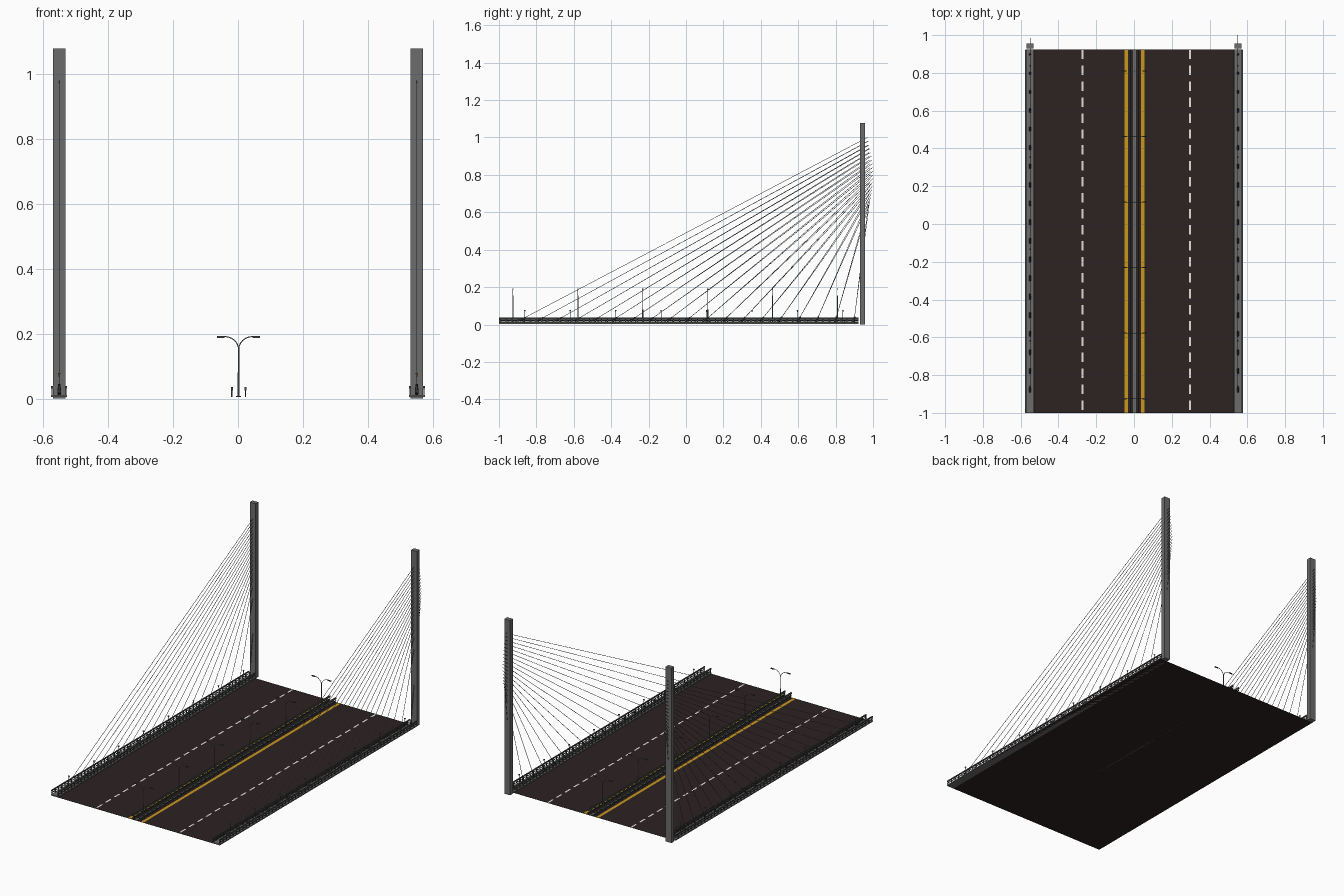
import bpy, bmesh, math
from mathutils import Vector

if "Cube" in bpy.data.objects:
    bpy.data.objects.remove(bpy.data.objects["Cube"])


def material(name, rgb):
    m = bpy.data.materials.new(name)
    m.diffuse_color = (*rgb, 1)
    m.use_nodes = True
    m.node_tree.nodes["Principled BSDF"].inputs["Base Color"].default_value = m.diffuse_color
    return m


ASPHALT = material("asphalt", (0.026, 0.016, 0.016))
YELLOW = material("yellow_paint", (0.58, 0.31, 0.012))
WHITE = material("white_paint", (0.8, 0.76, 0.72))
CONCRETE = material("grey_concrete", (0.15, 0.15, 0.15))
STEEL = material("dark_steel", (0.075, 0.078, 0.08))
CABLE = material("cable_grey", (0.17, 0.18, 0.18))
POLE = material("pole_blue_grey", (0.16, 0.18, 0.21))
LAMP = material("warm_lamp", (0.5, 0.3, 0.06))

Y0, Y1 = -1.0, 0.922
DECK_Z = 0.004


def finish(name, bm, mat):
    me = bpy.data.meshes.new(name)
    bm.to_mesh(me)
    bm.free()
    me.materials.append(mat)
    ob = bpy.data.objects.new(name, me)
    bpy.context.collection.objects.link(ob)
    return ob


def add_box(bm, x0, x1, y0, y1, z0, z1):
    vs = bmesh.ops.create_cube(bm, size=1)["verts"]
    for v in vs:
        v.co = Vector(((x0 + x1) / 2 + v.co.x * (x1 - x0),
                       (y0 + y1) / 2 + v.co.y * (y1 - y0),
                       (z0 + z1) / 2 + v.co.z * (z1 - z0)))


def add_plane(bm, x0, x1, y0, y1, z):
    bm.faces.new([bm.verts.new(p) for p in
                  ((x0, y0, z), (x1, y0, z), (x1, y1, z), (x0, y1, z))])


def add_rod(bm, a, b, r, sides=6, r2=None):
    a, b = Vector(a), Vector(b)
    d = b - a
    vs = bmesh.ops.create_cone(bm, cap_ends=True, segments=sides, radius1=r,
                               radius2=r if r2 is None else r2, depth=d.length)["verts"]
    q = d.to_track_quat('Z', 'Y')
    for v in vs:
        v.co = q @ v.co + (a + b) / 2


def steps(start, stop, gap):
    return [start + i * gap for i in range(int((stop - start) / gap + 1e-6) + 1)]


# Road deck: a single thin sheet
bm = bmesh.new()
add_plane(bm, -0.575, 0.575, Y0, Y1 + 0.003, DECK_Z)
finish("road_deck", bm, ASPHALT)

# Painted road markings
bm = bmesh.new()
for x in (-0.042, 0.046):
    add_plane(bm, x - 0.009, x + 0.009, Y0, Y1, DECK_Z + 0.001)
finish("yellow_lines", bm, YELLOW)
bm = bmesh.new()
for x in (-0.272, 0.296):
    for y in steps(-0.985, 0.88, 0.0845):
        add_plane(bm, x - 0.005, x + 0.005, y, min(y + 0.05, Y1), DECK_Z + 0.001)
finish("white_lane_dashes", bm, WHITE)

# Walkway strips and the railings along both of their edges
for side, label in ((-1, "left"), (1, "right")):
    xin, xout = side * 0.527, side * 0.576
    bm = bmesh.new()
    add_box(bm, min(xin, xout), max(xin, xout), Y0, Y1, DECK_Z, 0.011)
    finish(label + "_walkway", bm, CONCRETE)
    bm = bmesh.new()
    for x in (side * 0.530, side * 0.573):
        add_box(bm, x - 0.003, x + 0.003, Y0, Y1, 0.031, 0.038)
        add_box(bm, x - 0.0015, x + 0.0015, Y0, Y1, 0.020, 0.023)
        for y in steps(Y0 + 0.005, Y1, 0.032):
            add_box(bm, x - 0.002, x + 0.002, y - 0.003, y + 0.003, 0.01, 0.032)
    finish(label + "_railing", bm, STEEL)

# Median guard rails with posts
bm = bmesh.new()
for x in (-0.019, 0.023):
    add_box(bm, x - 0.003, x + 0.003, Y0, Y1, 0.025, 0.036)
    add_box(bm, x - 0.002, x + 0.002, Y0, Y1, 0.012, 0.017)
    for y in steps(Y0 + 0.01, Y1, 0.04):
        add_box(bm, x - 0.002, x + 0.002, y - 0.004, y + 0.004, DECK_Z, 0.034)
finish("median_guard_rails", bm, STEEL)
bm = bmesh.new()
add_box(bm, -0.006, 0.010, Y0, Y1, DECK_Z, 0.008)
finish("median_kerb", bm, CONCRETE)

# Towers
for side, label in ((-1, "left"), (1, "right")):
    bm = bmesh.new()
    cx = side * 0.5505
    add_box(bm, cx - 0.0195, cx + 0.0195, 0.929, 0.956, 0, 1.078)
    finish(label + "_tower", bm, CONCRETE)

# Stay cables in a fan, passing through the towers, with deck anchors
N = 19
for side, label, reach in ((-1, "left", 0.016), (1, "right", 0.030)):
    x = side * 0.5505
    cables, anchors = bmesh.new(), bmesh.new()
    for i in range(N):
        t = i / (N - 1)
        low = Vector((x, -0.875 + 1.775 * t, 0.03))
        high = Vector((x, 0.97 + reach * math.sin(math.pi * min(1, t * 0.9)),
                       1.0 - 0.36 * t))
        add_rod(cables, low, high, 0.0013, 5)
        d = (high - low).normalized()
        add_rod(anchors, low - d * 0.018, low + d * 0.014, 0.006, 8, 0.004)
    finish(label + "_stay_cables", cables, CABLE)
    finish(label + "_cable_anchors", anchors, STEEL)

# Tall double-arm street lamps on the median
poles, heads = bmesh.new(), bmesh.new()
X = 0.002
for k in range(6):
    y = -0.925 + 0.347 * k
    add_rod(poles, (X, y, DECK_Z), (X, y, 0.08), 0.003, 8)
    add_rod(poles, (X, y, 0.08), (X, y, 0.155), 0.002, 8)
    for s in (-1, 1):
        pts = [(X + s * 0.043 * (1 - math.cos(a)), y, 0.150 + 0.041 * math.sin(a))
               for a in [math.pi / 2 * j / 6 for j in range(7)]]
        for a, b in zip(pts, pts[1:]):
            add_rod(poles, a, b, 0.0015, 6)
        x0, x1 = sorted((X + s * 0.043, X + s * 0.066))
        add_box(heads, x0, x1, y - 0.003, y + 0.003, 0.187, 0.192)
finish("median_lamp_poles", poles, POLE)
finish("median_lamp_heads", heads, STEEL)

# Small walkway lamps
poles, heads = bmesh.new(), bmesh.new()
for side in (-1, 1):
    x = side * 0.5505
    for k in range(8):
        y = -0.862 + 0.243 * k
        add_rod(poles, (x, y, 0.01), (x, y, 0.070), 0.0012, 6)
        add_box(poles, x - 0.004, x + 0.004, y - 0.004, y + 0.004, 0.076, 0.079)
        add_rod(heads, (x, y, 0.067), (x, y, 0.076), 0.002, 6, 0.0035)
finish("walkway_lamp_posts", poles, STEEL)
finish("walkway_lamp_heads", heads, LAMP)
